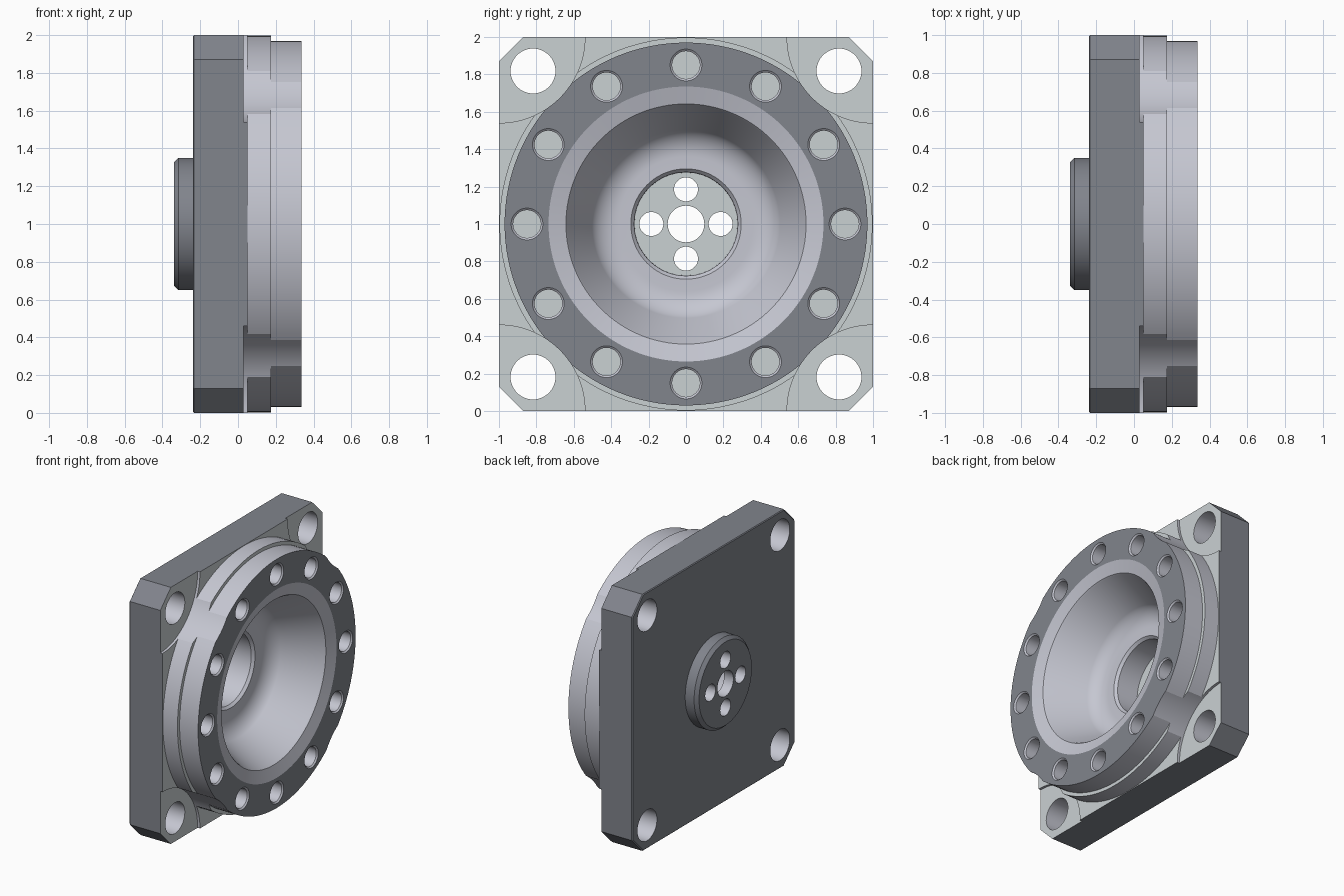
import bpy, bmesh
from math import sin, cos, pi, hypot, radians

if "Cube" in bpy.data.objects:
    bpy.data.objects.remove(bpy.data.objects["Cube"])


def loft(name, loops):
    """Skin a closed solid through rings of points with flat end caps."""
    bm = bmesh.new()
    rings = [[bm.verts.new(p) for p in loop] for loop in loops]
    n = len(rings[0])
    for a, b in zip(rings, rings[1:]):
        for i in range(n):
            j = (i + 1) % n
            bm.faces.new((a[i], a[j], b[j], b[i]))
    bm.faces.new(rings[0])
    bm.faces.new(rings[-1])
    bmesh.ops.recalc_face_normals(bm, faces=bm.faces)
    mesh = bpy.data.meshes.new(name)
    bm.to_mesh(mesh)
    bm.free()
    obj = bpy.data.objects.new(name, mesh)
    bpy.context.collection.objects.link(obj)
    return obj


def turned(name, profile, y=0, z=1, n=128):
    """Solid of revolution along x; profile is a list of (x, radius)."""
    return loft(name, [[(x, y + r * cos(2 * pi * i / n), z + r * sin(2 * pi * i / n))
                        for i in range(n)] for x, r in profile])


def octagon(x, s):
    c = s - 0.13
    pts = [(s, c), (c, s), (-c, s), (-s, c), (-s, -c), (-c, -s), (c, -s), (s, -c)]
    return [(x, y, z + 1) for y, z in pts]


def combine(target, other, operation):
    other.hide_render = True
    mod = target.modifiers.new("combine", 'BOOLEAN')
    mod.operation = operation
    mod.solver = 'EXACT'
    mod.object = other
    bpy.context.view_layer.objects.active = target
    bpy.ops.object.modifier_apply(modifier=mod.name)
    bpy.data.objects.remove(other, do_unlink=True)


# Square mounting plate with clipped corners and a fine back-edge chamfer
body = loft("flange_housing", [octagon(-0.238, 0.994), octagon(-0.232, 1.0), octagon(0.05, 1.0)])

# Stepped round flange and rear boss
combine(body, turned("round_flange", [(-0.1, 0.997), (0.176, 0.997), (0.176, 0.97), (0.335, 0.97)]), 'UNION')
combine(body, turned("rear_boss", [(-0.34, 0.325), (-0.315, 0.35), (-0.2, 0.35)]), 'UNION')

# Bowl: shallow rim cone, tapered wall, filleted floor, deep hub recess
fillet = [(0.08 - 0.14 * sin(radians(a)), 0.36 + 0.16 * cos(radians(a))) for a in range(27, 90, 7)]
bowl = [(0.4, 0.735), (0.335, 0.735), (0.308, 0.642), (0.297, 0.634)]
bowl += fillet + [(-0.06, 0.36), (-0.06, 0.295), (-0.08, 0.277), (-0.26, 0.275)]
combine(body, turned("bowl_cutter", bowl), 'DIFFERENCE')

# Corner scallops and mounting holes
for sy in (-1, 1):
    for sz in (-1, 1):
        combine(body, turned("scallop_cutter", [(0.03, 0.46), (0.4, 0.46)], sy, 1 + sz), 'DIFFERENCE')
        combine(body, turned("mount_hole_cutter", [(-0.4, 0.12), (0.4, 0.12)],
                             sy * 0.818, 1 + sz * 0.818, 48), 'DIFFERENCE')

# Ring of twelve countersunk blind bolt holes
for i in range(12):
    a = i * pi / 6
    combine(body, turned("bolt_hole_cutter", [(0.06, 0.074), (0.325, 0.074), (0.335, 0.085), (0.4, 0.085)],
                         0.85 * cos(a), 1 + 0.85 * sin(a), 48), 'DIFFERENCE')

# Central bore and four hub holes
combine(body, turned("bore_cutter", [(-0.5, 0.098), (0.2, 0.098)], n=48), 'DIFFERENCE')
for i in range(4):
    a = i * pi / 2
    combine(body, turned("hub_hole_cutter", [(-0.5, 0.064), (0.2, 0.064)],
                         0.185 * cos(a), 1 + 0.185 * sin(a), 48), 'DIFFERENCE')

# Dark outer faces, pale turned surfaces, grey machined seats
body.data.materials.clear()
for name, color in (("pale_steel", (0.56, 0.57, 0.64, 1)),
                    ("dark_steel", (0.22, 0.232, 0.265, 1)),
                    ("grey_seat", (0.59, 0.635, 0.65, 1))):
    mat = bpy.data.materials.new(name)
    mat.diffuse_color = color
    mat.use_nodes = True
    mat.node_tree.nodes["Principled BSDF"].inputs["Base Color"].default_value = mat.diffuse_color
    body.data.materials.append(mat)
for face in body.data.polygons:
    x, y, z = face.center
    y, z = abs(y), abs(z - 1)
    nx = face.normal.x
    ring_face = nx > 0.99 and x > 0.33
    plate_side = x < 0.03 and (max(y, z) > 0.985 or y + z > 1.83)
    boss_side = x < -0.23 and hypot(y, z) > 0.32
    if ring_face or plate_side or boss_side or nx < -0.6:
        face.material_index = 1
    elif nx > 0.99 and not -0.07 < x < 0.02:
        face.material_index = 2
    else:
        face.material_index = 0

# Smooth turned surfaces, crisp machined edges
bpy.ops.object.select_all(action='DESELECT')
body.select_set(True)
bpy.context.view_layer.objects.active = body
bpy.ops.object.shade_smooth_by_angle(angle=radians(12))
